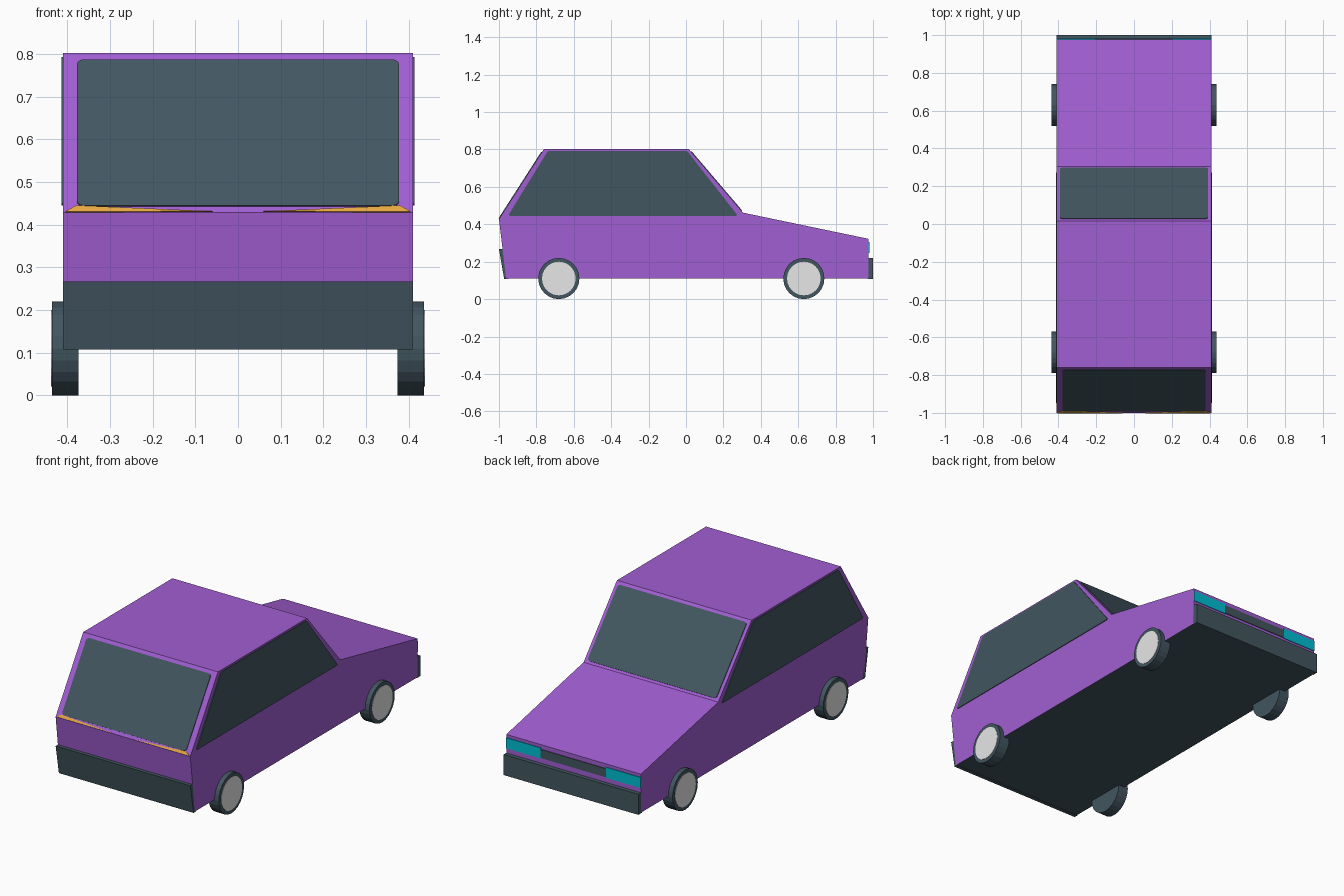
import bpy, bmesh, math
from mathutils import Vector, Matrix

if "Cube" in bpy.data.objects:
    bpy.data.objects.remove(bpy.data.objects["Cube"])


def material(name, rgb):
    def lin(c):
        c /= 255
        return c / 12.92 if c <= 0.04045 else ((c + 0.055) / 1.055) ** 2.4
    m = bpy.data.materials.new(name)
    m.diffuse_color = (*[lin(c) for c in rgb], 1)
    m.use_nodes = True
    m.node_tree.nodes["Principled BSDF"].inputs["Base Color"].default_value = m.diffuse_color
    return m


PURPLE = material("purple paint", (161, 94, 210))
SLATE = material("dark slate", (66, 86, 96))
GREY = material("light grey", (236, 236, 236))
TEAL = material("teal lamp", (0, 190, 212))
ORANGE = material("orange lamp", (245, 178, 70))


def finish(name, bm, *mats):
    bmesh.ops.recalc_face_normals(bm, faces=bm.faces)
    me = bpy.data.meshes.new(name)
    bm.to_mesh(me)
    bm.free()
    for m in mats:
        me.materials.append(m)
    ob = bpy.data.objects.new(name, me)
    bpy.context.collection.objects.link(ob)
    return ob


def prism(name, points, offset, mats, corner=0.0, under=False):
    """Extrude a flat polygon along an offset, optionally rounding its corners."""
    bm = bmesh.new()
    bm.faces.new([bm.verts.new(p) for p in points])
    if corner:
        bmesh.ops.bevel(bm, geom=bm.verts[:], offset=corner, segments=3,
                        profile=0.5, affect='VERTICES')
    ext = bmesh.ops.extrude_face_region(bm, geom=bm.faces[:], use_keep_orig=True)
    moved = [g for g in ext["geom"] if isinstance(g, bmesh.types.BMVert)]
    bmesh.ops.translate(bm, verts=moved, vec=Vector(offset))
    bmesh.ops.recalc_face_normals(bm, faces=bm.faces)
    if under:
        for f in bm.faces:
            f.normal_update()
            if f.normal.z < -0.9:
                f.material_index = 1
    return finish(name, bm, *mats)


def side_profile(yz, x):
    return [(x, y, z) for y, z in yz]


W = 0.41      # half width of the body
T = 0.004     # plate thickness

# Body shell with dark underside
body = [(-0.962, 0.11), (-1.0, 0.428), (-0.76, 0.802), (0.015, 0.802),
        (0.305, 0.462), (0.977, 0.322), (0.977, 0.11)]
prism("body", side_profile(body, -W), (2 * W, 0, 0), [PURPLE, SLATE], under=True)

# Bumpers
tailgate_bumper = [(-0.972, 0.107), (-1.0, 0.267), (-0.978, 0.267), (-0.95, 0.107)]
prism("tailgate_bumper", side_profile(tailgate_bumper, -W), (2 * W, 0, 0), [SLATE])
nose_bumper = [(0.97, 0.107), (0.97, 0.22), (1.0, 0.22), (1.0, 0.107)]
prism("nose_bumper", side_profile(nose_bumper, -W), (2 * W, 0, 0), [SLATE])

# Side windows
glass = [(-0.952, 0.445), (-0.738, 0.793), (0.005, 0.793), (0.278, 0.445)]
for s, side in ((1, "right"), (-1, "left")):
    prism(side + "_side_window", side_profile(glass, s * W), (s * T, 0, 0),
          [SLATE], corner=0.012)


def sloped_plate(name, low, high, spans, mat, sign, corner=0.0):
    """Plate on a sloped end panel; spans are (x, t) with t from low to high."""
    low, high = Vector((0, *low)), Vector((0, *high))
    d = (high - low).normalized()
    n = Vector((0, sign * d.z, abs(d.y)))
    pts = [low.lerp(high, t) + Vector((x, 0, 0)) for x, t in spans]
    return prism(name, pts, n * T, [mat], corner)


# Tailgate window and windscreen
tail = ((-1.0, 0.428), (-0.76, 0.802))
sloped_plate("tailgate_window", *tail,
             [(-0.378, 0.04), (0.378, 0.04), (0.378, 0.955), (-0.378, 0.955)],
             SLATE, -1, 0.015)
sloped_plate("windscreen", (0.305, 0.462), (0.015, 0.802),
             [(-0.392, 0.03), (0.392, 0.03), (0.392, 0.96), (-0.392, 0.96)],
             SLATE, 1, 0.015)

# Slim orange tail lamps, headlamps
for s, side in ((1, "right"), (-1, "left")):
    sloped_plate(side + "_tail_lamp", *tail,
                 [(s * 0.405, 0.002), (s * 0.38, 0.04), (s * 0.06, 0.004)],
                 ORANGE, -1)
    prism(side + "_headlamp",
          [(s * x, 0.977, z) for x, z in ((0.2, 0.247), (W, 0.247), (W, 0.305), (0.2, 0.305))],
          (0, T, 0), [TEAL])

# Grille
prism("grille", [(x, 0.977, z) for x, z in
                 ((-0.2, 0.25), (0.2, 0.25), (0.2, 0.297), (-0.2, 0.297))],
      (0, T, 0), [SLATE])


def disc(name, x, y, radius, depth, mat):
    bm = bmesh.new()
    m = Matrix.Translation((x, y, 0.11)) @ Matrix.Rotation(math.pi / 2, 4, 'Y')
    bmesh.ops.create_cone(bm, cap_ends=True, segments=24, radius1=radius,
                          radius2=radius, depth=depth, matrix=m)
    return finish(name, bm, mat)


# Wheels with light hub discs
for y, end in ((-0.68, "tailgate"), (0.63, "nose")):
    for s, side in ((1, "right"), (-1, "left")):
        disc(f"{side}_{end}_tyre", s * 0.405, y, 0.11, 0.062, SLATE)
        disc(f"{side}_{end}_hub", s * 0.436, y, 0.09, 0.004, GREY)
